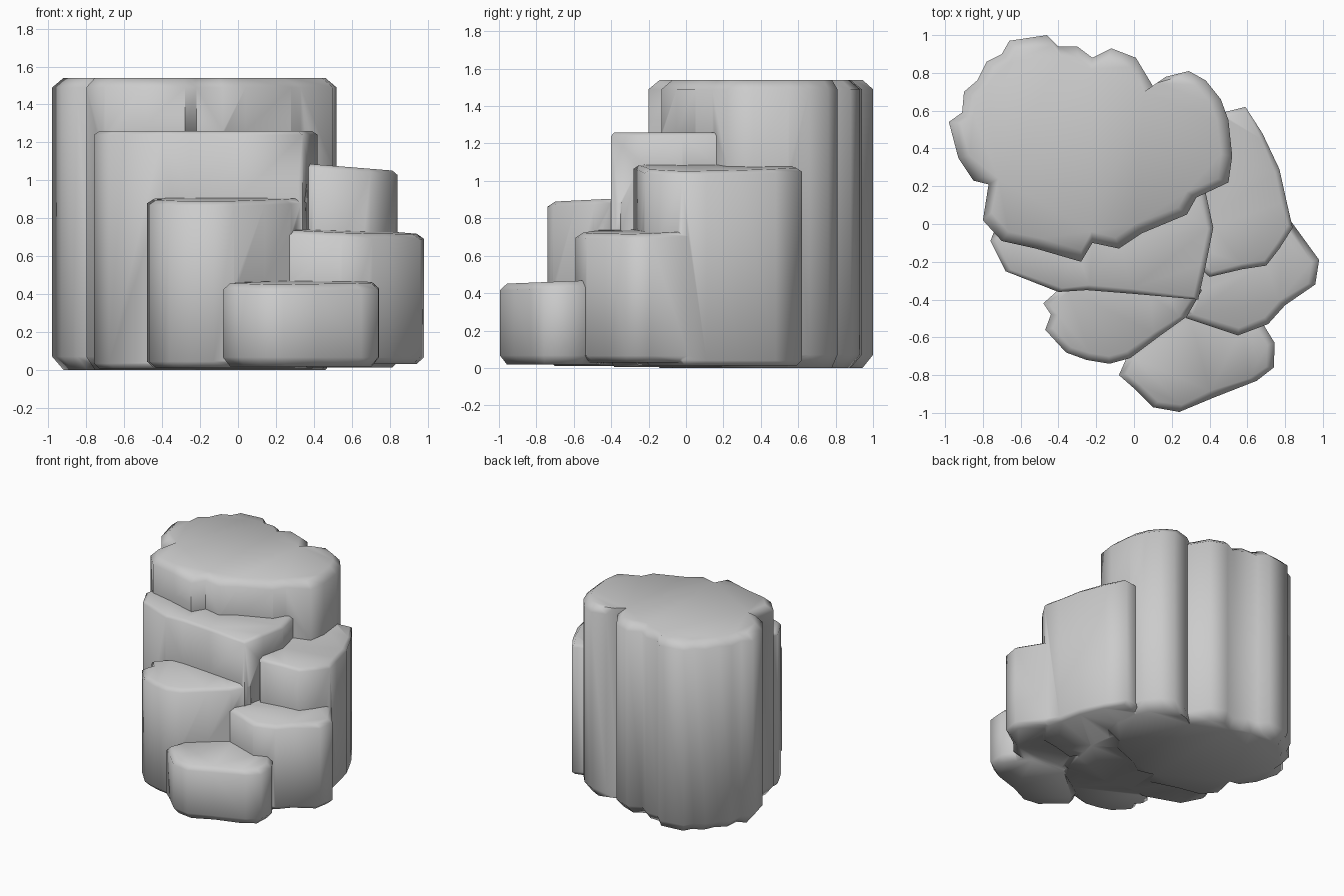
import bpy, bmesh
from mathutils import Vector

if "Cube" in bpy.data.objects:
    bpy.data.objects.remove(bpy.data.objects["Cube"])


def tier(name, outline, top, base=0.0, inset=0.05, drop=0.04, slope=(0, 0)):
    """Rock column: outline extruded to a gently sloped top, worn at both rims."""
    pts = [Vector(p) for p in outline]
    c = sum(pts, Vector((0, 0))) / len(pts)
    bm = bmesh.new()

    def ring(shrink, z, tilt):
        loop = []
        for p in pts:
            q = p - (p - c).normalized() * shrink
            dz = slope[0] * (q.x - c.x) + slope[1] * (q.y - c.y)
            loop.append(bm.verts.new((q.x, q.y, z + dz * tilt)))
        return loop

    rings = [ring(inset, base, 0), ring(0, base + drop * 1.4, 0),
             ring(0, top - drop, 1), ring(inset, top, 1)]
    n = len(pts)
    for a, b in zip(rings, rings[1:]):
        for i in range(n):
            j = (i + 1) % n
            bm.faces.new((a[i], a[j], b[j], b[i]))
    bm.faces.new(rings[0])
    bm.faces.new(rings[-1])
    bmesh.ops.recalc_face_normals(bm, faces=bm.faces)
    bmesh.ops.triangulate(bm, faces=[f for f in bm.faces if len(f.verts) > 4])
    me = bpy.data.meshes.new(name)
    bm.to_mesh(me)
    bm.free()
    ob = bpy.data.objects.new(name, me)
    bpy.context.collection.objects.link(ob)
    return ob


# tallest column at the back
cliff = tier("stepped_rock_cliff", [
    (-.98, .54), (-.91, .59), (-.90, .70), (-.83, .76), (-.78, .86), (-.70, .90),
    (-.66, .97), (-.46, 1.0), (-.40, .94), (-.30, .94), (-.22, .88), (-.12, .93),
    (.01, .88), (.10, .73), (.17, .78), (.29, .81), (.38, .76), (.46, .66),
    (.50, .55), (.52, .36), (.50, .22), (.33, .14), (.28, .05), (.04, -.05),
    (-.08, -.13), (-.22, -.10), (-.28, -.20), (-.52, -.13), (-.70, -.09),
    (-.80, .02), (-.77, .21), (-.85, .23), (-.93, .35)],
    1.54, 0.0, inset=0.06, drop=0.05)

steps = []
# second step, in front of the tall column
steps.append(tier("second_step", [
    (-.76, -.09), (-.68, -.25), (-.40, -.36), (-.25, -.35), (.0, -.37), (.34, -.40),
    (.38, -.22), (.42, -.02), (.35, .3), (-.2, .4), (-.65, .2)],
    1.26, 0.006, inset=0.03, drop=0.02))
# right step
steps.append(tier("right_step", [
    (.59, .62), (.68, .48), (.77, .29), (.81, .11), (.84, -.02), (.77, -.13),
    (.70, -.22), (.57, -.24), (.40, -.28), (.2, -.1), (.2, .4), (.47, .59)],
    1.07, 0.012, inset=0.03, drop=0.02, slope=(-.08, 0)))
# low right corner step
steps.append(tier("corner_step", [
    (.82, .03), (.98, -.19), (.96, -.32), (.80, -.43), (.71, -.53), (.55, -.59),
    (.28, -.50), (.1, -.38), (.15, -.1), (.5, .1)],
    .73, 0.03, inset=0.04, drop=0.025, slope=(-.04, .03)))
# front left step
steps.append(tier("front_left_step", [
    (-.38, -.33), (-.48, -.42), (-.44, -.48), (-.47, -.56), (-.36, -.68),
    (-.25, -.72), (-.13, -.74), (-.02, -.71), (.14, -.59), (.28, -.49),
    (.36, -.35), (.1, -.15), (-.25, -.15)],
    .90, 0.009, inset=0.04, drop=0.025, slope=(0, .05)))
# lowest block at the front
steps.append(tier("front_block", [
    (-.08, -.80), (-.04, -.71), (.0, -.55), (.28, -.42), (.60, -.45), (.69, -.54),
    (.745, -.63), (.74, -.76), (.65, -.83), (.42, -.92), (.24, -.995), (.10, -.97),
    (.0, -.87)],
    .46, 0.018, inset=0.04, drop=0.035, slope=(0, .04)))

# fuse everything into one rock
bpy.context.view_layer.objects.active = cliff
for s in steps:
    m = cliff.modifiers.new("fuse", 'BOOLEAN')
    m.operation, m.solver, m.object = 'UNION', 'EXACT', s
    bpy.ops.object.modifier_apply(modifier=m.name)
    bpy.data.objects.remove(s)

# softly worn shading
cliff.select_set(True)
bpy.ops.object.shade_smooth_by_angle(angle=1.2)
